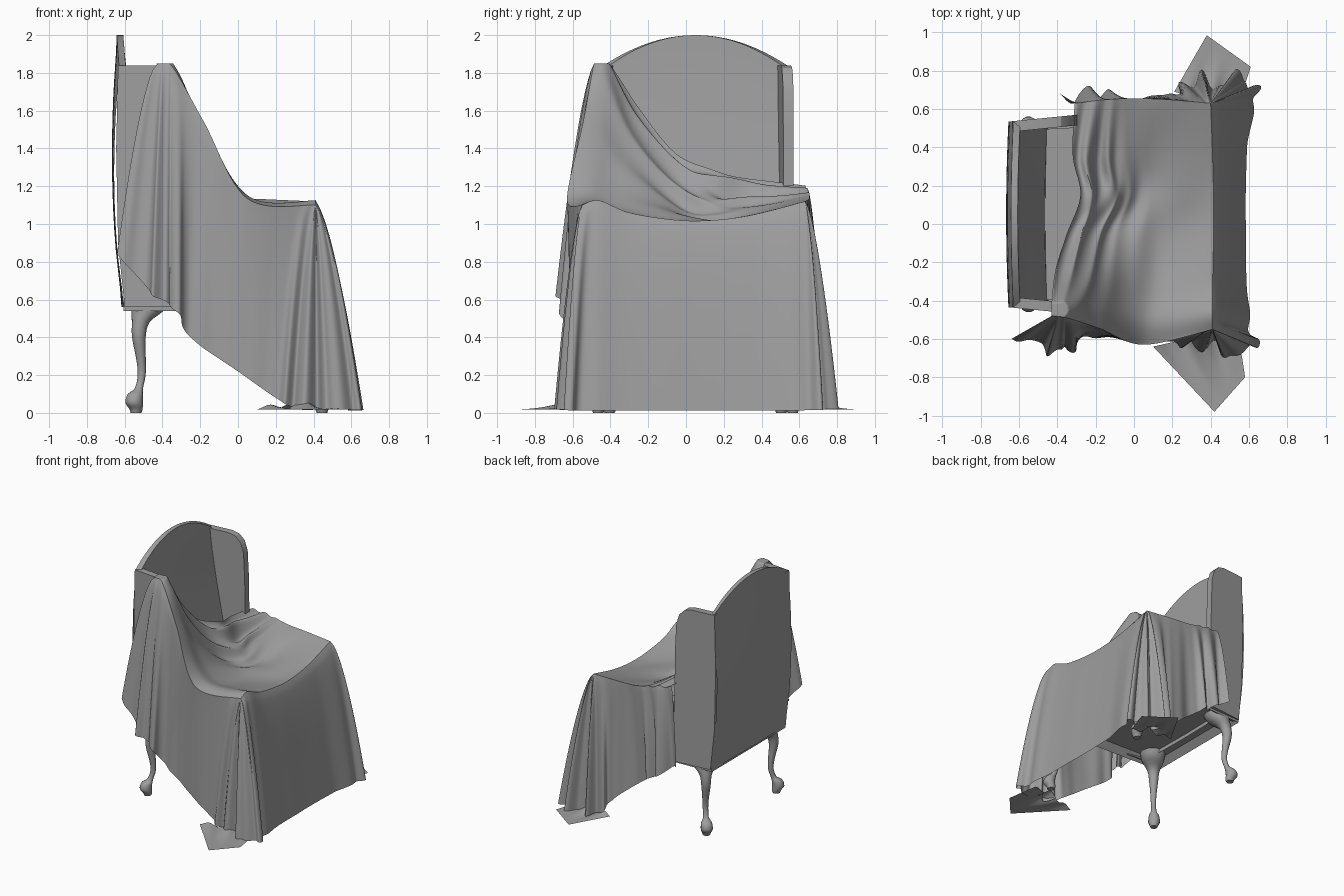
import bpy, bmesh, math
from mathutils import Vector

if "Cube" in bpy.data.objects:
    bpy.data.objects.remove(bpy.data.objects["Cube"])

CY = 0.05  # the chair sits slightly off-centre under the cloth
GREY = bpy.data.materials.new("mid_grey")
GREY.diffuse_color = (0.34, 0.34, 0.34, 1)
GREY.use_nodes = True
GREY.node_tree.nodes["Principled BSDF"].inputs["Base Color"].default_value = GREY.diffuse_color


def finish(name, bm, angle=40):
    bmesh.ops.remove_doubles(bm, verts=bm.verts, dist=1e-5)
    bmesh.ops.recalc_face_normals(bm, faces=bm.faces)
    me = bpy.data.meshes.new(name)
    bm.to_mesh(me)
    bm.free()
    me.materials.append(GREY)
    ob = bpy.data.objects.new(name, me)
    bpy.context.collection.objects.link(ob)
    bpy.ops.object.select_all(action='DESELECT')
    ob.select_set(True)
    bpy.context.view_layer.objects.active = ob
    bpy.ops.object.shade_smooth_by_angle(angle=math.radians(angle))
    return ob


def surface(name, rows, closed=False, caps=False, angle=40):
    """Skin a list of equally long point rows."""
    bm = bmesh.new()
    vs = [[bm.verts.new(p) for p in r] for r in rows]
    n = len(rows[0])
    for a, b in zip(vs, vs[1:]):
        for i in range(n if closed else n - 1):
            j = (i + 1) % n
            bm.faces.new((a[i], a[j], b[j], b[i]))
    if caps:
        bm.faces.new(vs[0])
        bm.faces.new(vs[-1])
    return finish(name, bm, angle)


def spline(pts, t):
    """Catmull-Rom through points, t in 0..len-1."""
    n = len(pts) - 1
    i = min(int(t), n - 1)
    f = t - i
    a, b, c, d = (Vector(pts[max(0, min(n, k))]) for k in (i - 1, i, i + 1, i + 2))
    return b + 0.5 * f * ((c - a) + f * ((2 * a - 5 * b + 4 * c - d) + f * (3 * (b - c) + d - a)))


def lerp_list(vals, t):
    i = min(int(t), len(vals) - 2)
    return vals[i] + (vals[i + 1] - vals[i]) * (t - i)


# Chair back: arched panel, thicker towards the seat where it is padded
BACK_OUT = [(-0.605, 0), (-0.64, 0), (-0.655, 0), (-0.65, 0), (-0.63, 0)]
BACK_IN = [(-0.45, 0), (-0.45, 0), (-0.50, 0), (-0.555, 0), (-0.595, 0)]


def back_point(profile, s, t, width):
    z = 0.56 + (1.28 + 0.16 * (1 - s * s)) * t
    x = spline(profile, 4 * t).x - 0.012 * (1 - s * s)
    return (x, CY + s * width, z)


def back_rows(profile, width):
    return [[back_point(profile, -1 + i / 12, j / 14, width) for i in range(25)] for j in range(15)]


outer, inner = back_rows(BACK_OUT, 0.485), back_rows(BACK_IN, 0.455)
surface("chair_back", outer + inner[::-1], angle=30)

# Wings: rounded side panels
WING = [(-0.60, 0.56), (-0.635, 0.9), (-0.645, 1.4), (-0.635, 1.84), (-0.44, 1.84), (-0.38, 1.825), (-0.335, 1.78),
        (-0.31, 1.7), (-0.30, 1.5), (-0.295, 1.15), (-0.28, 0.56)]
for side, label in ((-1, "right"), (1, "left")):
    def wing_row(inset):
        return [(x, CY + side * (0.485 + 0.1 * (x + 0.65) - inset), z) for x, z in WING]
    surface("wing_" + label, [wing_row(0), wing_row(0.055)], closed=True, caps=True, angle=30)


# Seat block, rail with recessed underside, and arms
def block(name, x0, x1, w0, w1, z0, z1, yc=CY, bevel=0.0, recess=0.0):
    bm = bmesh.new()
    bmesh.ops.create_cube(bm, size=1)
    for v in bm.verts:
        rear = v.co.x < 0
        v.co = (x0 if rear else x1, yc + 2 * v.co.y * (w0 if rear else w1), z0 if v.co.z < 0 else z1)
    if recess:
        bm.normal_update()
        low = [f for f in bm.faces if f.normal.z < -0.9]
        bmesh.ops.inset_region(bm, faces=low, thickness=0.07)
        bmesh.ops.translate(bm, verts=low[0].verts, vec=(0, 0, recess))
    if bevel:
        bmesh.ops.bevel(bm, geom=bm.edges[:], offset=bevel, segments=3, profile=0.5, affect='EDGES')
    finish(name, bm)


block("seat_rail", -0.605, 0.42, 0.48, 0.52, 0.54, 0.62, recess=0.05)
block("seat", -0.58, 0.40, 0.44, 0.49, 0.62, 0.93)
for side, label in ((-1, "right"), (1, "left")):
    block("arm_" + label, -0.27, 0.37, 0.05, 0.05, 0.62, 1.06, CY + side * 0.47, bevel=0.03)

# Cabriole legs: (offset outwards, height, radius)
LEG = [(-0.06, 0.60, 0.10), (-0.045, 0.54, 0.085), (-0.01, 0.48, 0.047), (0.0, 0.40, 0.036), (-0.012, 0.28, 0.025),
       (-0.015, 0.2, 0.021), (0.0, 0.13, 0.022), (0.018, 0.10, 0.04), (0.025, 0.055, 0.046), (0.015, 0.02, 0.035),
       (0.015, 0.0, 0.028)]
for end, x, w in (("rear", -0.525, 0.44), ("front", 0.43, 0.50)):
    for side, label in ((-1, "right"), (1, "left")):
        sx = -1 if x < 0 else 1
        rings = []
        for k in range(31):
            o, z, r = spline(LEG, k / 3)
            rings.append([(x + sx * o + r * math.cos(a), CY + side * (w + o) + r * math.sin(a), max(z, 0))
                          for a in (q * math.tau / 14 for q in range(14))])
        surface(f"{end}_leg_{label}", rings, closed=True, caps=True)

# Cloth top: rows run from the back edge to the front edge, right to left
TOP = [
    [(-.43, -.48, 1.845), (-.43, -.41, 1.85), (-.41, -.24, 1.60), (-.35, -.05, 1.37), (-.28, .15, 1.29), (-.32, .36, 1.23), (-.31, .63, 1.20)],
    [(-.35, -.49, 1.835), (-.34, -.42, 1.83), (-.27, -.28, 1.52), (-.20, -.05, 1.23), (-.11, .15, 1.11), (-.14, .36, 1.13), (-.14, .65, 1.17)],
    [(-.18, -.545, 1.54), (-.18, -.46, 1.51), (-.13, -.33, 1.28), (-.08, -.05, 1.08), (0, .15, 1.04), (0, .36, 1.06), (0, .655, 1.14)],
    [(.05, -.63, 1.135), (.06, -.52, 1.14), (.09, -.36, 1.09), (.12, -.05, 1.02), (.15, .15, 1.01), (.15, .36, 1.05), (.17, .65, 1.13)],
    [(.41, -.55, 1.10), (.41, -.46, 1.125), (.41, -.3, 1.06), (.415, -.05, 1.02), (.415, .15, 1.02), (.41, .36, 1.05), (.40, .63, 1.12)]]


def top_point(u, v):
    p = spline([spline(r, v) for r in TOP], u)
    fade = math.sin(math.pi * v / 6) ** 2 * math.exp(-0.9 * u) * min(1, u * 3)
    bunch = math.exp(-((v - 4.8) / 1.1) ** 2) * math.exp(-((u - 0.6) / 0.6) ** 2)
    p.z += 0.045 * fade * math.sin(u * 9 + v * 0.9) + 0.03 * bunch * math.sin(u * 11 - v * 2)  # swept folds
    p.x += 0.02 * fade * math.cos(u * 9 + v * 0.9)
    p.z += 0.018 * math.sin(math.pi * u / 4) * math.sin(math.pi * v / 6) * math.sin(3 * u - 2.0 * v)
    p.z = min(p.z, 1.85)
    return p


surface("cloth_top", [[top_point(i / 20, j / 16) for j in range(97)] for i in range(81)], angle=60)

# Cloth skirt stations: (row, column on the top, hem x, y, z, fold depth)
SKIRT = [
    (0, 0, -.64, -.60, .84, 0), (.5, 0, -.46, -.64, .64, .035), (1, 0, -.35, -.67, .56, .025),
    (2, 0, -.24, -.59, .39, .01), (3, 0, 0, -.61, .22, 0), (3.7, 0, .2, -.62, .08, .01),
    (4, 0, .32, -.64, .02, .03), (4, 0, .47, -.66, .02, .04), (4, 0, .645, -.65, .015, .02),
    (4, 1, .60, -.5, .012, .01), (4, 3, .585, -.05, .012, 0), (4, 5, .59, .4, .012, 0),
    (4, 6, .64, .68, .015, .02), (4, 6, .56, .75, .02, .04), (4, 6, .40, .75, .02, .05),
    (3.8, 6, .27, .73, .05, .03), (3, 6, .17, .67, .18, .01), (2, 6, -.08, .66, .38, .02),
    (.8, 6, -.22, .69, .47, .04), (0, 6, -.38, .65, .58, .03)]
HEM = [s[2:] for s in SKIRT]
last = len(SKIRT) - 1
columns = []
for i in range(last * 20 + 1):
    s = i / 20
    rim = top_point(lerp_list([q[0] for q in SKIRT], s), lerp_list([q[1] for q in SKIRT], s))
    hem = spline(HEM, s)
    tan = spline(HEM, min(last, s + 0.02)) - spline(HEM, max(0, s - 0.02))
    out = Vector((tan[1], -tan[0], 0)).normalized()
    wave = math.sin(s * 6.3 + 0.8 * math.sin(s * 2.1)) + 0.3 * math.sin(s * 12)
    col = []
    for k in range(33):
        t = k / 32
        h = t ** 0.65
        p = Vector((rim.x + (hem[0] - rim.x) * h, rim.y + (hem[1] - rim.y) * h, rim.z + (hem[2] - rim.z) * t))
        p += out * hem[3] * (t ** 0.7) * wave
        p.z = max(p.z, 0.008)
        col.append(p)
    columns.append(col)
surface("cloth_skirt", columns, angle=60)

# Cloth corners lying crumpled on the floor
PUDDLES = {"right": [(.10, -.64), (.42, -.98), (.58, -.80), (.54, -.54)],
           "left": [(.21, .69), (.38, .985), (.61, .82), (.54, .61)]}
for label, quad in PUDDLES.items():
    a, b, c, d = (Vector(q) for q in quad)
    rows = []
    for i in range(25):
        f = i / 24
        row = []
        for j in range(17):
            g = j / 16
            p = (a.lerp(d, f)).lerp(b.lerp(c, f), g)
            z = 0.018 + 0.03 * (1 - g) ** 2 * (1 + math.sin(f * 14 + g * 3)) * math.sin(math.pi * f)
            row.append((p.x, p.y, z))
        rows.append(row)
    surface("cloth_corner_" + label, rows, angle=60)
